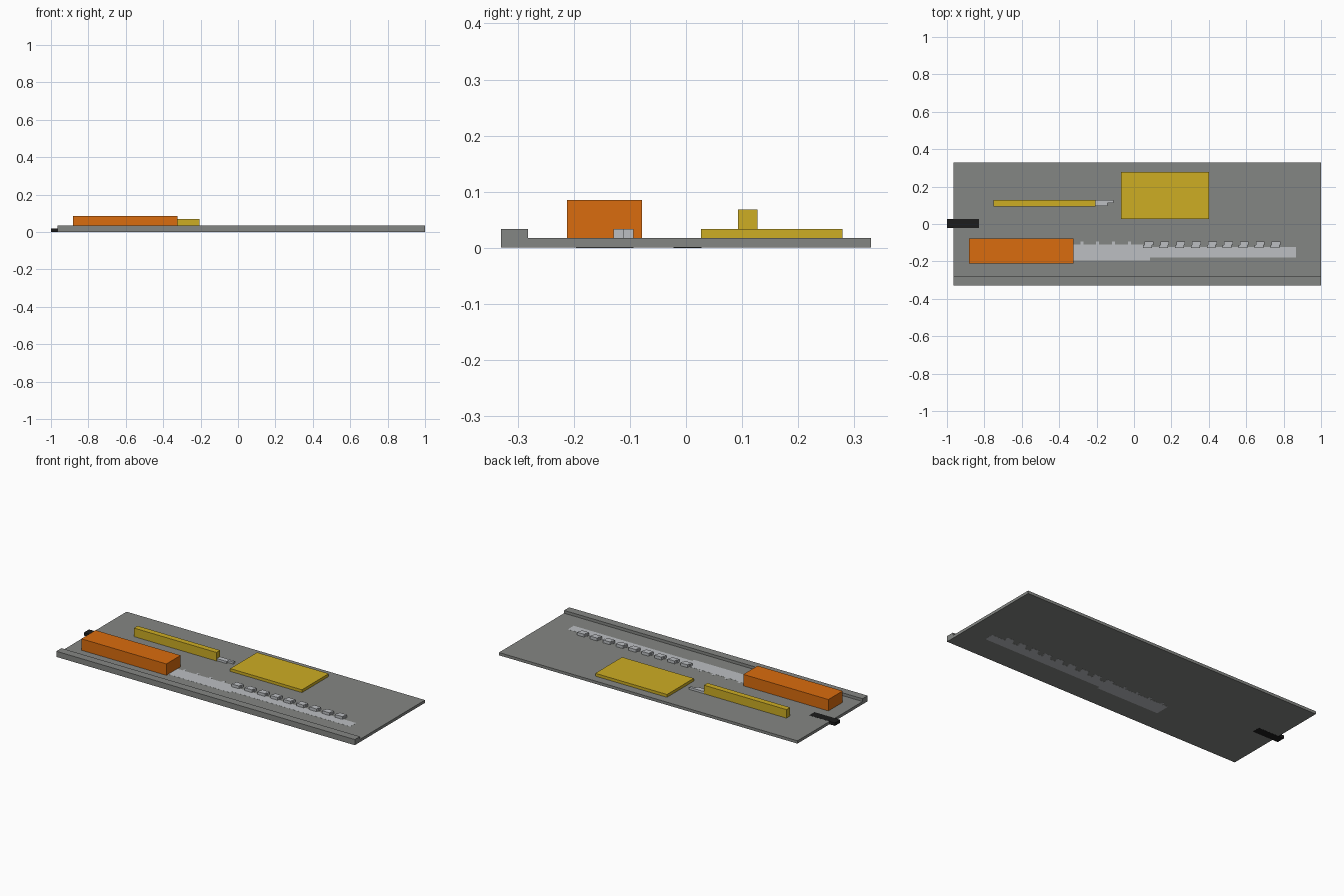
import bpy, bmesh

if "Cube" in bpy.data.objects:
    bpy.data.objects.remove(bpy.data.objects["Cube"])


def material(name, srgb):
    m = bpy.data.materials.new(name)
    lin = [((c / 255 + 0.055) / 1.055) ** 2.4 for c in srgb]
    m.diffuse_color = (*lin, 1)
    m.use_nodes = True
    m.node_tree.nodes["Principled BSDF"].inputs["Base Color"].default_value = m.diffuse_color
    return m


GREY = material("panel grey", (132, 134, 131))
ORANGE = material("orange", (218, 108, 14))
YELLOW = material("mustard yellow", (205, 173, 36))
SILVER = material("silver", (188, 191, 194))
BLACK = material("black", (28, 28, 28))


def prism(name, outline, z0, z1, mat):
    """Extrude an x-y outline from z0 to z1."""
    bm = bmesh.new()
    base = bm.faces.new([bm.verts.new((x, y, z0)) for x, y in outline])
    ext = bmesh.ops.extrude_face_region(bm, geom=[base])
    top = [v for v in ext["geom"] if isinstance(v, bmesh.types.BMVert)]
    bmesh.ops.translate(bm, verts=top, vec=(0, 0, z1 - z0))
    bmesh.ops.recalc_face_normals(bm, faces=bm.faces)
    me = bpy.data.meshes.new(name)
    bm.to_mesh(me)
    bm.free()
    me.materials.append(mat)
    ob = bpy.data.objects.new(name, me)
    bpy.context.collection.objects.link(ob)
    return ob


def box(name, x0, x1, y0, y1, z0, z1, mat):
    return prism(name, [(x0, y0), (x1, y0), (x1, y1), (x0, y1)], z0, z1, mat)


TOP = 0.0172  # top of the base panel

# Base panel with a raised rail along the front edge
box("base_panel", -0.965, 1.0, -0.33, 0.33, 0.0005, TOP, GREY)
box("front_rail", -0.965, 1.0, -0.33, -0.282, TOP, 0.034, GREY)

# Black tab through the left edge
box("end_tab", -1.0, -0.83, -0.022, 0.028, 0.0, TOP + 0.0005, BLACK)

# Large orange handle
box("orange_handle", -0.883, -0.323, -0.212, -0.078, TOP, 0.085, ORANGE)

# Yellow slab and yellow bar
box("yellow_slab", -0.07, 0.402, 0.027, 0.279, TOP, 0.034, YELLOW)
box("yellow_bar", -0.75, -0.207, 0.093, 0.127, TOP, 0.068, YELLOW)

# Two-part silver tip on the yellow bar
box("tip_lower", -0.207, -0.143, 0.097, 0.112, TOP, 0.03, SILVER)
box("tip_upper", -0.207, -0.110, 0.112, 0.127, TOP, 0.03, SILVER)

# Silver blade let into the panel, stepped towards the right
prism("blade", [(-0.323, -0.196), (0.085, -0.196), (0.085, -0.18),
                (0.865, -0.18), (0.865, -0.124), (0.05, -0.124),
                (0.05, -0.11), (-0.323, -0.11)], 0.0, TOP + 0.0005, SILVER)

# Row of teeth: four small flush nubs, then nine raised stepped blocks
PITCH = 0.085
for i in range(13):
    x = -0.287 + i * PITCH
    if i < 4:
        box(f"blade_nub_{i}", x, x + 0.016, -0.112, -0.094,
            0.0, TOP + 0.0005, SILVER)
    else:
        box(f"tooth_back_{i}", x + 0.003, x + 0.05, -0.112, -0.094,
            0.0, 0.034, SILVER)
        box(f"tooth_front_{i}", x - 0.004, x + 0.044, -0.129, -0.112,
            0.0, 0.034, SILVER)
